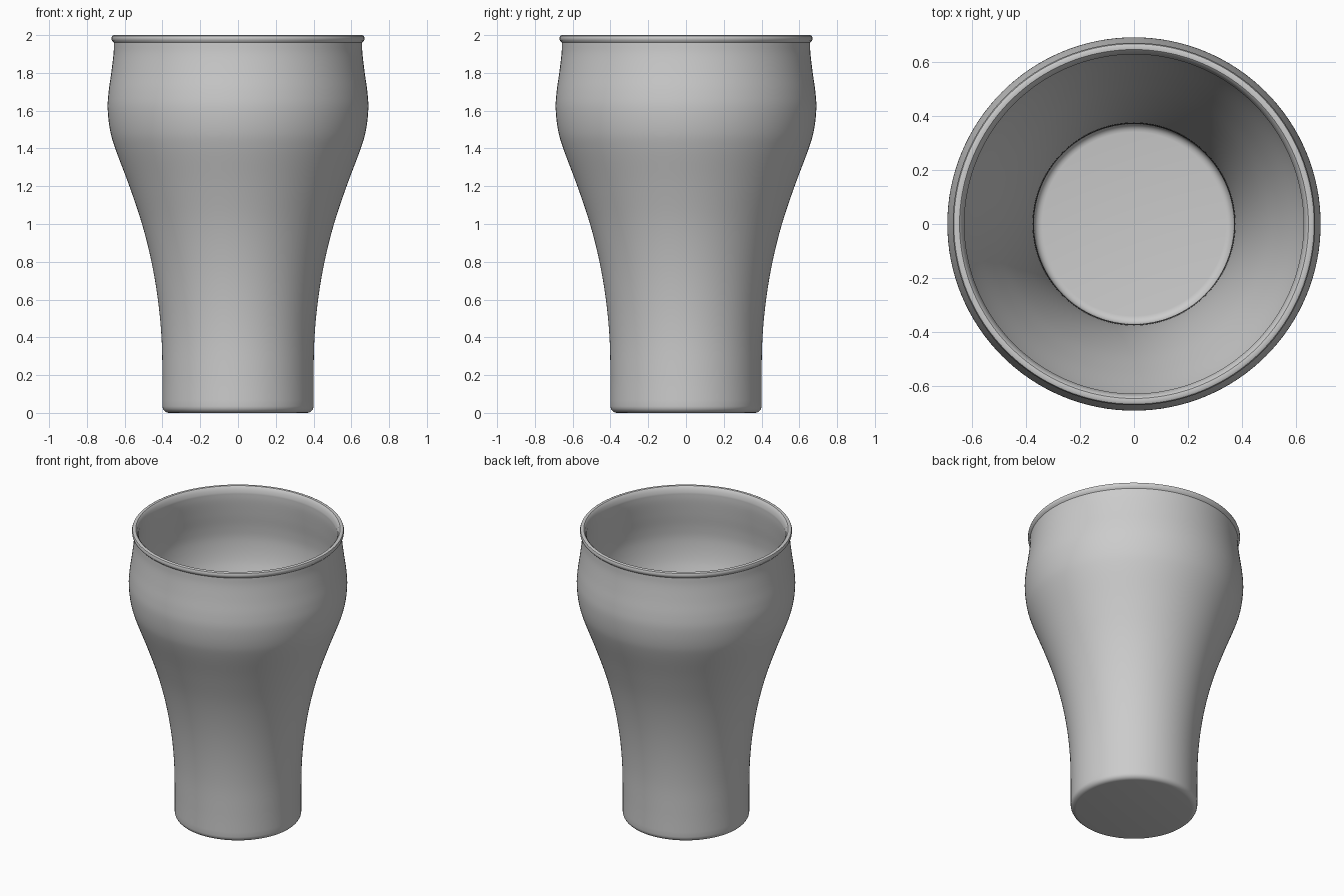
import bpy, bmesh, math
from mathutils import Vector

if "Cube" in bpy.data.objects:
    bpy.data.objects.remove(bpy.data.objects["Cube"])

SEGMENTS = 128
WALL = 0.03


def smooth_line(points, steps=5):
    """Catmull-Rom curve through (radius, height) points."""
    p = [Vector(q) for q in points]
    p = [2 * p[0] - p[1]] + p + [2 * p[-1] - p[-2]]
    out = []
    for a, b, c, d in zip(p, p[1:], p[2:], p[3:]):
        for i in range(steps):
            t = i / steps
            out.append(0.5 * (2 * b + (c - a) * t + (2 * a - 5 * b + 4 * c - d) * t * t
                              + (3 * b - a - 3 * c + d) * t ** 3))
    return out + [p[-2]]


def arc(cx, cz, r, start, end, steps=5):
    angles = [math.radians(start + (end - start) * i / steps) for i in range(steps + 1)]
    return [Vector((cx + r * math.cos(a), cz + r * math.sin(a))) for a in angles]


def lathe(name, profile):
    bm = bmesh.new()
    rings = []
    for r, z in profile:
        rings.append([bm.verts.new((r * math.cos(a), r * math.sin(a), z))
                      for a in (2 * math.pi * i / SEGMENTS for i in range(SEGMENTS))])
    for lower, upper in zip(rings, rings[1:]):
        for i in range(SEGMENTS):
            j = (i + 1) % SEGMENTS
            bm.faces.new((lower[i], lower[j], upper[j], upper[i]))
    # Underside and inner floor
    bm.faces.new(rings[0][::-1])
    bm.faces.new(rings[-1])
    mesh = bpy.data.meshes.new(name)
    bm.to_mesh(mesh)
    bm.free()
    obj = bpy.data.objects.new(name, mesh)
    bpy.context.collection.objects.link(obj)
    bpy.context.view_layer.objects.active = obj
    obj.select_set(True)
    bpy.ops.object.shade_smooth_by_angle(angle=math.radians(35))
    return obj


# Flared wall with a bulge below the neck
wall = smooth_line([(0.40, 0.035), (0.40, 0.2), (0.405, 0.4), (0.424, 0.6),
                    (0.458, 0.8), (0.508, 1.0), (0.575, 1.2), (0.65, 1.4),
                    (0.678, 1.5), (0.69, 1.61), (0.685, 1.7), (0.671, 1.8),
                    (0.659, 1.9), (0.657, 1.96)])
foot = arc(0.365, 0.035, 0.035, -90, 0)
# Rolled lip overhanging the neck
lip = [Vector(q) for q in ((0.668, 1.972), (0.670, 1.985), (0.666, 1.996), (0.657, 2.0),
                           (0.645, 1.998), (0.637, 1.990), (0.633, 1.975))]
inner_wall = [Vector((p.x - WALL, p.y)) for p in reversed(wall) if p.y > 0.08]
inner_corner = arc(0.34, 0.075, 0.03, 0, -90)

lathe("drinking_glass", foot + wall[1:] + lip + inner_wall + inner_corner)
